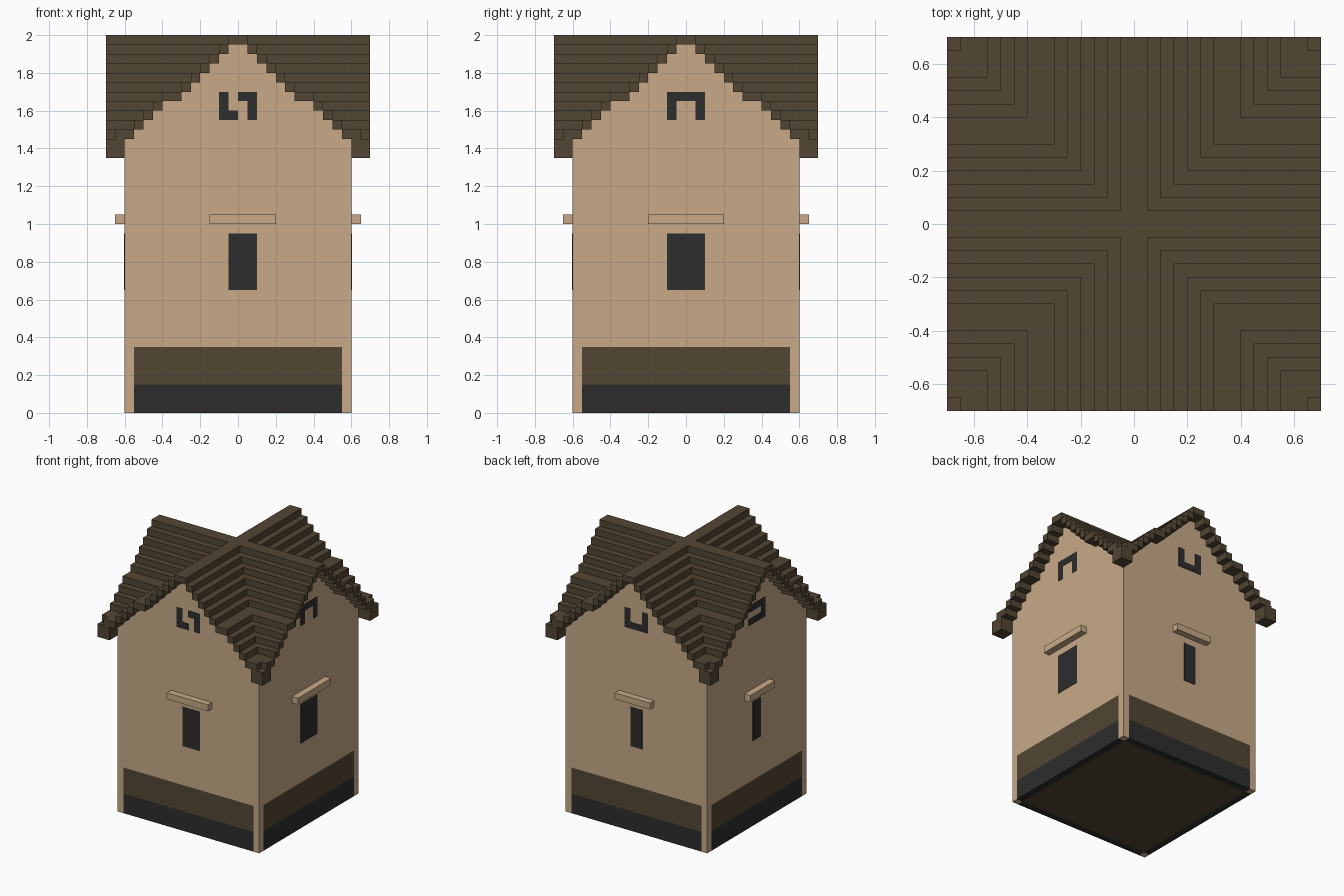
import bpy, bmesh, math
from mathutils import Vector, Matrix

if "Cube" in bpy.data.objects:
    bpy.data.objects.remove(bpy.data.objects["Cube"])


def material(name, rgb):
    m = bpy.data.materials.new(name)
    lin = [((c / 255 + 0.055) / 1.055) ** 2.4 for c in rgb]
    m.diffuse_color = (*lin, 1)
    m.use_nodes = True
    m.node_tree.nodes["Principled BSDF"].inputs["Base Color"].default_value = m.diffuse_color
    return m


PLASTER = material("tan plaster", (200, 170, 135))
BROWN = material("dark brown wood", (82, 70, 51))
BLACK = material("charcoal", (45, 45, 45))


def finish(bm, name, mats):
    bmesh.ops.remove_doubles(bm, verts=bm.verts, dist=1e-5)
    me = bpy.data.meshes.new(name)
    bm.to_mesh(me)
    bm.free()
    for m in mats:
        me.materials.append(m)
    ob = bpy.data.objects.new(name, me)
    bpy.context.collection.objects.link(ob)
    return ob


def quad(bm, pts, out, mat=0):
    f = bm.faces.new([bm.verts.new(p) for p in pts])
    f.normal_update()
    if f.normal.dot(Vector(out)) < 0:
        f.normal_flip()
    f.material_index = mat


# Stepped roof profile: outer edge of each step, then its top and underside
STEPS = [.05, .1, .15, .2, .25, .3, .4, .45, .5, .55, .6, .65, .7]
TOP = [2 - .05 * i for i in range(10)] + [1.5, 1.5, 1.45]
LOW = [t - .05 for t in TOP[:11]] + [1.35, 1.35]
GRID = [-s for s in reversed(STEPS)] + STEPS
N = len(GRID) - 1
WALL = .6


def mid(i):
    return abs(GRID[i] + GRID[i + 1]) / 2


def step(d):
    return next(k for k, s in enumerate(STEPS) if d < s)


def column(i, j):
    k = step(min(mid(i), mid(j)))
    return LOW[k], TOP[k]


def over_body(i, j):
    return mid(i) < WALL and mid(j) < WALL


# Crossed gable roof
bm = bmesh.new()
for i in range(N):
    for j in range(N):
        x0, x1, y0, y1 = GRID[i], GRID[i + 1], GRID[j], GRID[j + 1]
        b, t = column(i, j)
        ring = [(x0, y0), (x1, y0), (x1, y1), (x0, y1)]
        quad(bm, [(x, y, t) for x, y in ring], (0, 0, 1))
        if not over_body(i, j):
            quad(bm, [(x, y, b) for x, y in ring], (0, 0, -1))
        for n, (di, dj) in enumerate([(0, -1), (1, 0), (0, 1), (-1, 0)]):
            a, c = ring[n], ring[(n + 1) % 4]
            ni, nj = i + di, j + dj
            spans = [(b, t)]
            if 0 <= ni < N and 0 <= nj < N:
                nb, nt = column(ni, nj)
                if over_body(ni, nj):
                    nb = 0
                spans = [(b, min(t, nb)), (max(b, nt), t)]
            for lo, hi in spans:
                if hi - lo > 1e-4:
                    quad(bm, [(*a, lo), (*c, lo), (*c, hi), (*a, hi)], (di, dj, 0))
finish(bm, "stepped_roof", [BROWN])

# Walls with stepped gables; lower bands coloured by height
bm = bmesh.new()
cols = [g for g in GRID if abs(g) <= WALL + 1e-4]
for side in range(4):
    rot = Matrix.Rotation(side * math.pi / 2, 3, 'Z')
    for a, c in zip(cols, cols[1:]):
        d = abs(a + c) / 2
        zs = [0, .15, .35, LOW[step(d)]]
        for n in range(3):
            mat = 0 if d > .55 else (2, 1, 0)[n]
            pts = [(a, -WALL, zs[n]), (c, -WALL, zs[n]),
                   (c, -WALL, zs[n + 1]), (a, -WALL, zs[n + 1])]
            quad(bm, [rot @ Vector(p) for p in pts], rot @ Vector((0, -1, 0)), mat)
# Underside: brown floor, charcoal rim, plaster corners
E = [-.6, -.55, .55, .6]
for i in range(3):
    for j in range(3):
        pts = [(E[i], E[j], 0), (E[i + 1], E[j], 0),
               (E[i + 1], E[j + 1], 0), (E[i], E[j + 1], 0)]
        quad(bm, pts, (0, 0, -1), {0: 1, 1: 2, 2: 0}[(i != 1) + (j != 1)])
finish(bm, "walls", [PLASTER, BROWN, BLACK])


def wall_boxes(name, side, rects, depth, mat):
    """Boxes standing out from one wall; rects are (u0, u1, z0, z1) seen from outside."""
    bm = bmesh.new()
    rot = Matrix.Rotation(side * math.pi / 2, 4, 'Z')
    for u0, u1, z0, z1 in rects:
        m = (rot @ Matrix.Translation(((u0 + u1) / 2, -WALL - depth / 2, (z0 + z1) / 2))
             @ Matrix.Diagonal((u1 - u0, depth, z1 - z0, 1)))
        bmesh.ops.create_cube(bm, size=1, matrix=m)
    finish(bm, name, [mat])


# Per side: window span, ledge span, gable trim bars
LEFT_BAR, RIGHT_BAR = (-.1, -.05, 1.55, 1.7), (.05, .1, 1.55, 1.7)
SIDES = [
    ("front", (-.05, .1), (-.15, .2),
     [LEFT_BAR, (-.05, 0, 1.55, 1.6), RIGHT_BAR, (0, .05, 1.65, 1.7)]),
    ("right", (-.1, .1), (-.2, .2), [LEFT_BAR, RIGHT_BAR, (-.05, .05, 1.65, 1.7)]),
    ("back", (-.05, .05), (-.15, .15), [LEFT_BAR, RIGHT_BAR, (-.05, .05, 1.55, 1.6)]),
    ("left", (-.05, .05), (-.15, .15),
     [RIGHT_BAR, (-.1, .05, 1.55, 1.6), (-.1, .05, 1.65, 1.7)]),
]
for s, (name, win, ledge, trim) in enumerate(SIDES):
    wall_boxes(name + "_window", s, [(*win, .65, .95)], .003, BLACK)
    wall_boxes(name + "_ledge", s, [(*ledge, 1.0, 1.05)], .05, PLASTER)
    wall_boxes(name + "_gable_trim", s, trim, .003, BLACK)
